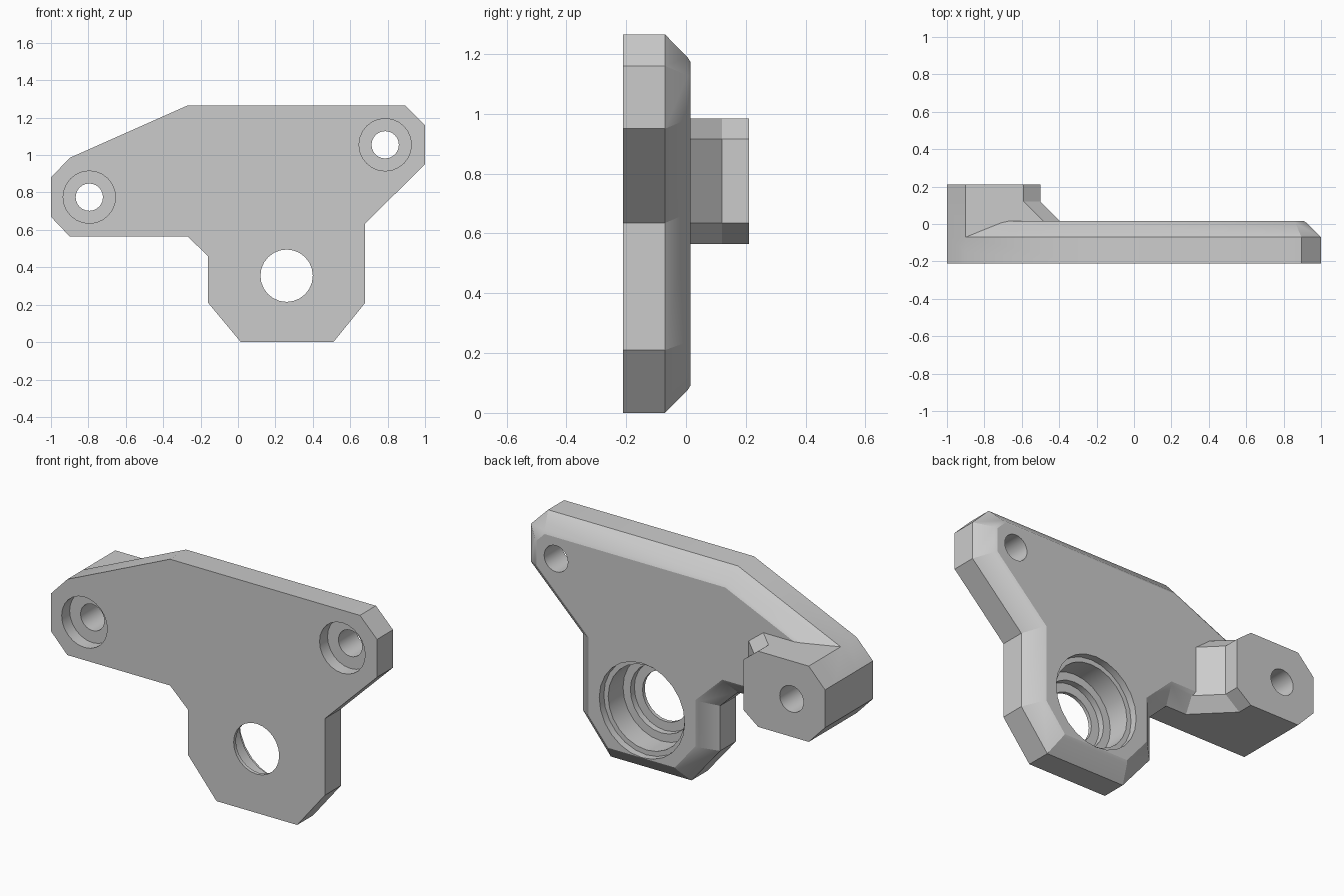
import bpy
import bmesh
import math
from mathutils import Vector

cube = bpy.data.objects.get("Cube")
if cube:
    bpy.data.objects.remove(cube, do_unlink=True)

GREY = (0.6, 0.6, 0.6, 1)
metal = bpy.data.materials.new("plain grey")
metal.use_nodes = True
metal.diffuse_color = GREY
metal.node_tree.nodes["Principled BSDF"].inputs["Base Color"].default_value = GREY


def loft(name, layers):
    """Closed solid through (y, [(x, z), ...]) sections."""
    bm = bmesh.new()
    rings = [[bm.verts.new((x, y, z)) for x, z in pts] for y, pts in layers]
    n = len(rings[0])
    bm.faces.new(rings[0])
    bm.faces.new(rings[-1][::-1])
    for a, b in zip(rings, rings[1:]):
        for i in range(n):
            j = (i + 1) % n
            bm.faces.new((a[i], b[i], b[j], a[j]))
    bmesh.ops.recalc_face_normals(bm, faces=bm.faces)
    mesh = bpy.data.meshes.new(name)
    bm.to_mesh(mesh)
    bm.free()
    mesh.materials.append(metal)
    obj = bpy.data.objects.new(name, mesh)
    bpy.context.collection.objects.link(obj)
    return obj


def inset(points, d):
    """Mitred inward offset of a counter-clockwise outline."""
    result = []
    for i, p in enumerate(points):
        p = Vector(p)
        a = (p - Vector(points[i - 1])).normalized()
        b = (Vector(points[(i + 1) % len(points)]) - p).normalized()
        na, nb = Vector((-a.y, a.x)), Vector((-b.y, b.x))
        result.append(tuple(p + (na + nb) * d / (1 + na.dot(nb))))
    return result


def bore(x, z, steps, sides=24):
    """Turned cutter made of (y, radius) steps."""
    return loft("bore_cutter", [
        (y, [(x + r * math.cos(math.tau * i / sides),
              z + r * math.sin(math.tau * i / sides)) for i in range(sides)])
        for y, r in steps])


def combine(target, other, operation):
    mod = target.modifiers.new("combine", 'BOOLEAN')
    mod.object = other
    mod.operation = operation
    mod.solver = 'EXACT'
    bpy.context.view_layer.objects.active = target
    bpy.ops.object.modifier_apply(modifier=mod.name)
    bpy.data.objects.remove(other, do_unlink=True)


# Plate with a chamfered back rim
outline = [(-1, .67), (-.9, .565), (-.27, .565), (-.16, .46), (-.16, .21),
           (.015, 0), (.51, 0), (.68, .21), (.68, .635), (1, .95), (1, 1.16),
           (.895, 1.265), (-.27, 1.265), (-.9, .985), (-1, .88)]
plate = loft("bracket_plate", [
    (-.21, outline), (-.07, outline),
    (.006, inset(outline, .077)), (.015, inset(outline, .092))])


# Octagonal standoff whose inner side flares into the plate
def boss_section(flare):
    right = [(-.59, .565), (-.5, .635), (-.5, .915), (-.59, .985)]
    return ([(-1, .67), (-.9, .565)] + [(x + flare, z) for x, z in right]
            + [(-.9, .985), (-1, .88)])


standoff = loft("standoff", [
    (-.15, boss_section(.19)), (-.07, boss_section(.19)),
    (.12, boss_section(0)), (.21, boss_section(0))])
combine(plate, standoff, 'UNION')

# Counterbored screw holes
for x, z in [(-.795, .775), (.787, 1.055)]:
    combine(plate, bore(x, z, [(-.3, .14), (-.14, .14), (-.14, .073), (.3, .073)]),
            'DIFFERENCE')

# Stepped main bore, widest at the back
combine(plate, bore(.26, .355, [
    (-.3, .14), (-.19, .14), (-.19, .19), (-.155, .19),
    (-.155, .235), (-.025, .235), (-.025, .262), (.1, .262)]), 'DIFFERENCE')

# Smooth round walls, crisp edges
bpy.ops.object.select_all(action='DESELECT')
plate.select_set(True)
bpy.context.view_layer.objects.active = plate
bpy.ops.object.shade_smooth_by_angle(angle=math.radians(25))
